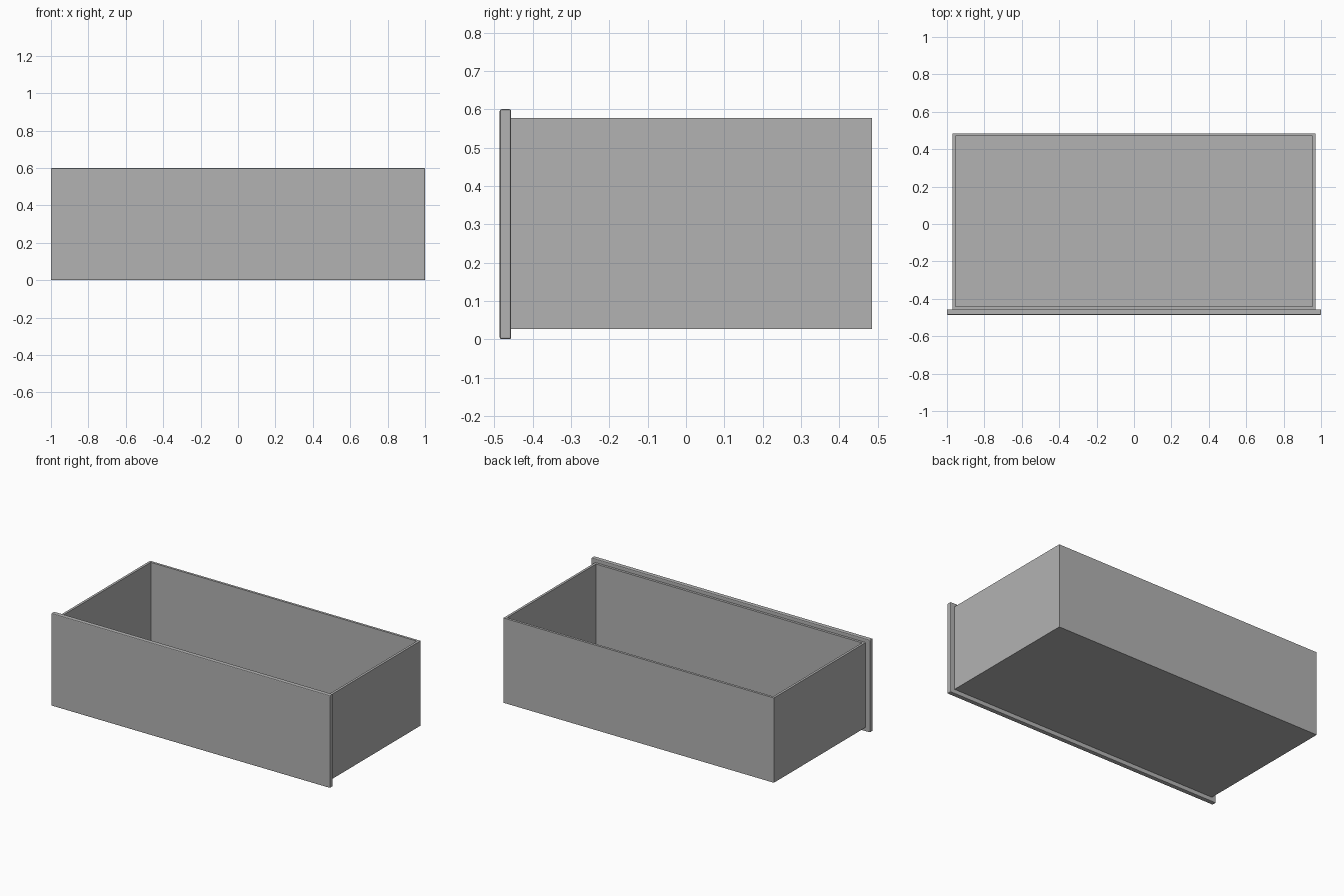
import bpy
import bmesh
from mathutils import Matrix, Vector

cube = bpy.data.objects.get("Cube")
if cube:
    bpy.data.objects.remove(cube, do_unlink=True)

grey = bpy.data.materials.new("plain grey")
grey.use_nodes = True
colour = (0.45, 0.45, 0.45, 1)
grey.diffuse_color = colour
grey.node_tree.nodes["Principled BSDF"].inputs["Base Color"].default_value = colour


def add_box(bm, low, high):
    """Add a box between two corners and return its vertices."""
    low, high = Vector(low), Vector(high)
    place = Matrix.Translation((low + high) / 2) @ Matrix.Diagonal((*(high - low), 1))
    return bmesh.ops.create_cube(bm, size=1, matrix=place)["verts"]


def finish(bm, name):
    mesh = bpy.data.meshes.new(name)
    bm.to_mesh(mesh)
    bm.free()
    mesh.materials.append(grey)
    obj = bpy.data.objects.new(name, mesh)
    bpy.context.collection.objects.link(obj)
    return obj


# Open drawer box: inset the top for the wall rim, then sink it to the floor
WALL, FLOOR_Z = 0.022, 0.05
bm = bmesh.new()
add_box(bm, (-0.97, -0.456, 0.027), (0.97, 0.485, 0.577))
bm.normal_update()
top = max(bm.faces, key=lambda f: f.calc_center_median().z)
bmesh.ops.inset_region(bm, faces=[top], thickness=WALL)
sunk = bmesh.ops.extrude_face_region(bm, geom=[top])["geom"]
for v in sunk:
    if isinstance(v, bmesh.types.BMVert):
        v.co.z = FLOOR_Z
if top.is_valid:
    bmesh.ops.delete(bm, geom=[top], context="FACES_ONLY")
bmesh.ops.recalc_face_normals(bm, faces=bm.faces)
finish(bm, "drawer_box")

# Overhanging front panel with softened edges
bm = bmesh.new()
add_box(bm, (-1, -0.486, 0), (1, -0.456, 0.6))
panel = finish(bm, "front_panel")
bevel = panel.modifiers.new("edge_bevel", "BEVEL")
bevel.width = 0.005
bevel.segments = 2
